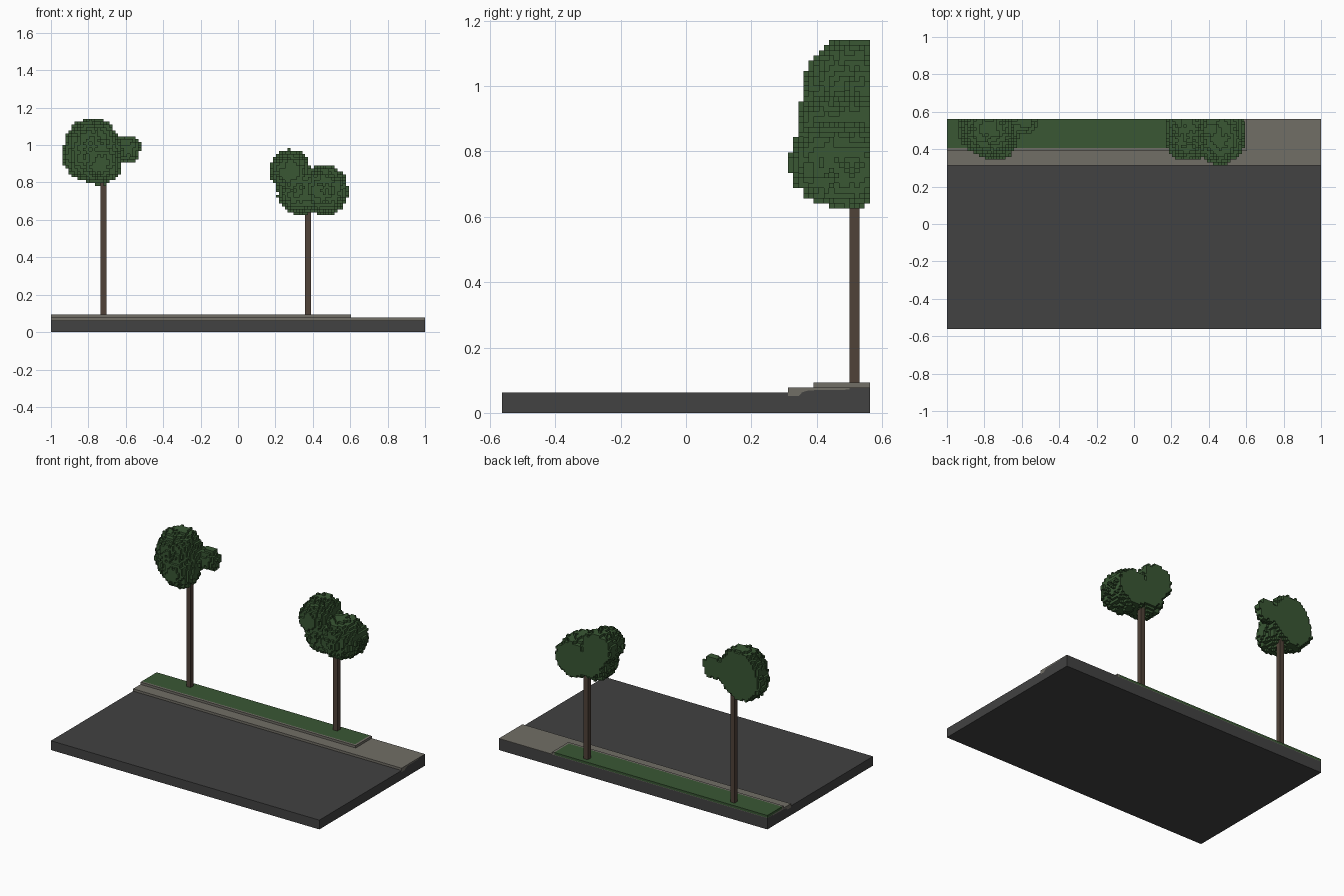
import bpy
import bmesh
import random
from mathutils import Vector

cube = bpy.data.objects.get("Cube")
if cube:
    bpy.data.objects.remove(cube, do_unlink=True)

random.seed(7)
V = 1 / 64            # voxel size
BACK = 36 * V         # rear edge of the plot


def material(name, rgb):
    m = bpy.data.materials.new(name)
    m.use_nodes = True
    m.diffuse_color = (*rgb, 1)
    m.node_tree.nodes["Principled BSDF"].inputs["Base Color"].default_value = (*rgb, 1)
    return m


ASPHALT = material("asphalt grey", (0.054, 0.054, 0.054))
PAVING = material("paving grey", (0.165, 0.156, 0.133))
GREEN = material("leaf green", (0.041, 0.095, 0.034))
BARK = material("bark brown", (0.080, 0.054, 0.040))


def add_object(name, bm, mat):
    bmesh.ops.recalc_face_normals(bm, faces=bm.faces)
    mesh = bpy.data.meshes.new(name)
    bm.to_mesh(mesh)
    bm.free()
    mesh.materials.append(mat)
    obj = bpy.data.objects.new(name, mesh)
    bpy.context.collection.objects.link(obj)
    return obj


def prism(name, outline, depth, mat):
    """Extrude a closed outline of 3D points along a vector."""
    bm = bmesh.new()
    face = bm.faces.new([bm.verts.new(p) for p in outline])
    new = bmesh.ops.extrude_face_region(bm, geom=[face])["geom"]
    verts = [g for g in new if isinstance(g, bmesh.types.BMVert)]
    bmesh.ops.translate(bm, vec=depth, verts=verts)
    return add_object(name, bm, mat)


def box(name, x0, x1, y0, y1, z0, z1, mat):
    outline = [(x0, y0, z0), (x1, y0, z0), (x1, y1, z0), (x0, y1, z0)]
    return prism(name, outline, (0, 0, z1 - z0), mat)


# Road slab and pavement share one stepped joint (y, z)
joint = [(0.3125, 0.0625), (0.3125, 0.052), (0.345, 0.052), (0.355, 0.0625),
         (0.375, 0.069), (0.50, 0.071), (0.50, 0.076), (BACK, 0.076)]
road = [(-BACK, 0), (-BACK, 0.0625)] + joint + [(BACK, 0)]
pavement = joint + [(BACK, 5 * V), (0.3125, 5 * V)]
for name, profile, mat in (("road_slab", road, ASPHALT), ("pavement", pavement, PAVING)):
    prism(name, [(-1, y, z) for y, z in profile], (2, 0, 0), mat)

# Raised kerb wrapping the front and right end of the grass verge
kerb = [(-1, 25 * V), (39 * V - 0.006, 25 * V), (39 * V - 0.006, BACK),
        (38 * V - 0.006, BACK), (38 * V - 0.006, 26 * V), (-1, 26 * V)]
prism("verge_kerb", [(x, y, 5 * V) for x, y in kerb], (0, 0, V), PAVING)
box("grass_verge", -1, 38 * V - 0.006, 26 * V, BACK, 5 * V, 6 * V, GREEN)


# Voxel foliage: a union of rough spheres, cut flat at the plot's rear edge
def foliage(name, blobs):
    blobs = [(Vector(b[:3]), b[3]) for b in blobs]
    cells = set()
    for c, r in blobs:
        lo = [int((a - r) / V) - 2 for a in c]
        hi = [int((a + r) / V) + 2 for a in c]
        for i in range(lo[0], hi[0]):
            for j in range(lo[1], min(hi[1], 36)):
                for k in range(lo[2], hi[2]):
                    p = Vector((i + 0.5, j + 0.5, k + 0.5)) * V
                    if (p - c).length < r + random.uniform(-0.010, 0.004):
                        cells.add((i, j, k))
    bm = bmesh.new()
    verts = {}

    def vert(key):
        if key not in verts:
            verts[key] = bm.verts.new(Vector(key) * V)
        return verts[key]

    # Only faces next to an empty cell are built
    for cell in sorted(cells):
        for axis in range(3):
            u, w = (axis + 1) % 3, (axis + 2) % 3
            for side in (0, 1):
                near = list(cell)
                near[axis] += 2 * side - 1
                if tuple(near) in cells:
                    continue
                quad = []
                for du, dw in ((0, 0), (1, 0), (1, 1), (0, 1)):
                    q = list(cell)
                    q[axis] += side
                    q[u] += du
                    q[w] += dw
                    quad.append(vert(tuple(q)))
                bm.faces.new(quad if side else quad[::-1])
    mesh = bpy.data.meshes.new(name)
    bm.to_mesh(mesh)
    bm.free()
    mesh.materials.append(GREEN)
    obj = bpy.data.objects.new(name, mesh)
    bpy.context.collection.objects.link(obj)


# Trees: trunk column, trunk top and foliage blobs (x, y, z, radius)
trees = {
    "right": (-47, 0.84, [(-0.78, 0.505, 1.0, 0.145), (-0.795, 0.51, 0.95, 0.145),
                          (-0.735, 0.45, 0.90, 0.112), (-0.72, 0.50, 0.97, 0.11),
                          (-0.59, 0.555, 0.98, 0.075)]),
    "left": (23, 0.70, [(0.28, 0.52, 0.865, 0.112), (0.28, 0.44, 0.86, 0.105),
                        (0.33, 0.47, 0.755, 0.125), (0.46, 0.445, 0.765, 0.13),
                        (0.46, 0.50, 0.755, 0.13)]),
}
for side, (col, top, blobs) in trees.items():
    box(side + "_trunk", col * V, (col + 2) * V, 32 * V, 34 * V, 6 * V, top, BARK)
    foliage(side + "_foliage", blobs)
